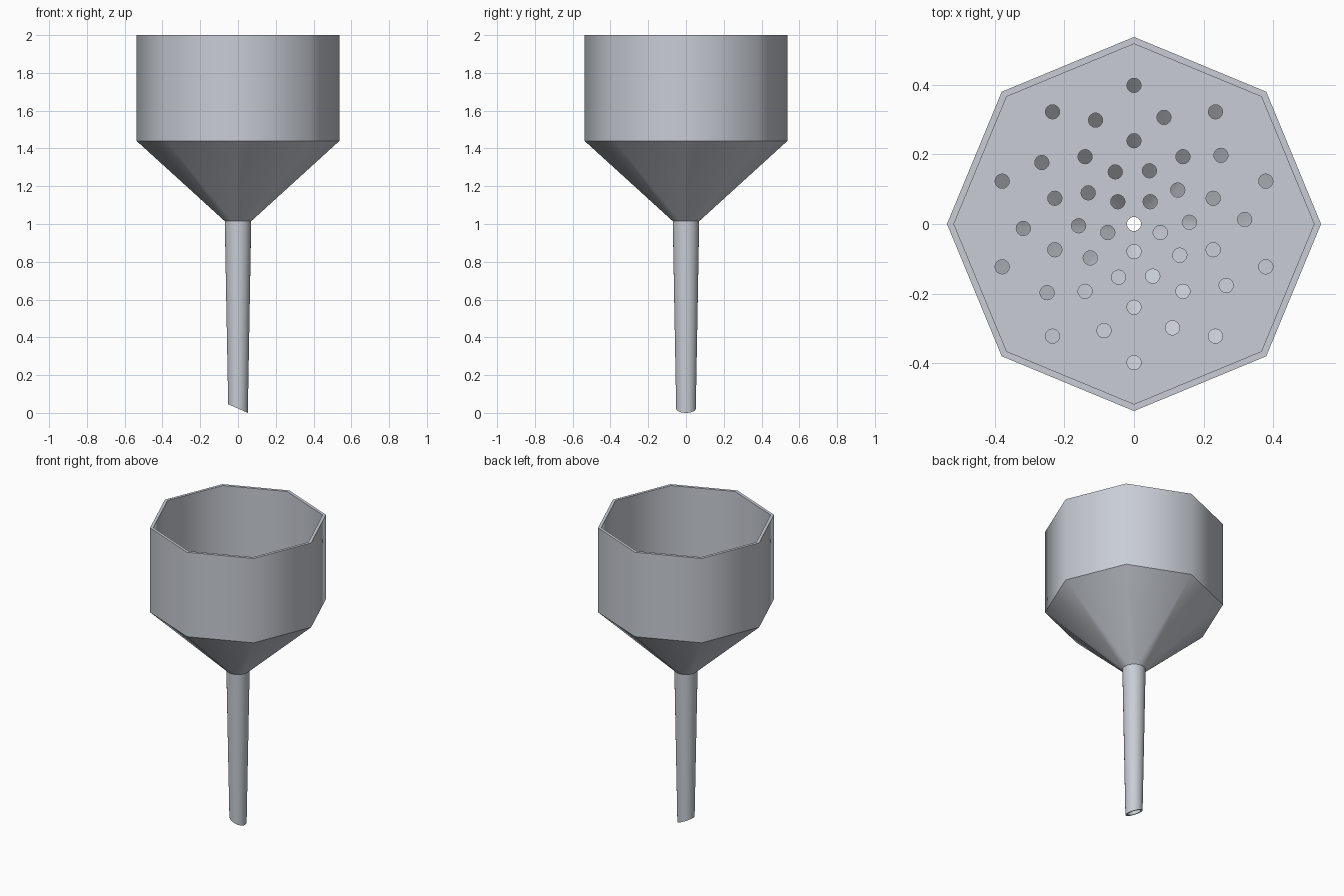
import bpy, bmesh, math

if "Cube" in bpy.data.objects:
    bpy.data.objects.remove(bpy.data.objects["Cube"])

grey = bpy.data.materials.new("light_grey")
grey.diffuse_color = (0.58, 0.61, 0.66, 1)
grey.use_nodes = True
grey.node_tree.nodes["Principled BSDF"].inputs["Base Color"].default_value = grey.diffuse_color


def circle(n, r, cx=0.0, cy=0.0):
    return [(cx + r * math.cos(2 * math.pi * i / n),
             cy + r * math.sin(2 * math.pi * i / n)) for i in range(n)]


# Funnel body: one closed shell, outer skin up to the rim, inner skin back down
# (sides, radius, height, slanted cut at the tip)
PROFILE = [(32, 0.052, 0.023, True), (32, 0.07, 1.015, False),
           (8, 0.537, 1.44, False), (8, 0.537, 2.0, False),
           (8, 0.517, 2.0, False), (8, 0.517, 1.45, False),
           (32, 0.056, 1.03, False), (32, 0.040, 0.023, True)]

bm = bmesh.new()
rings = []
for n, r, z, slanted in PROFILE:
    rings.append([bm.verts.new((x, y, z - (0.44 * x if slanted else 0)))
                  for x, y in circle(n, r)])


def bridge(a, b):
    if len(a) == len(b):
        for i in range(len(a)):
            j = (i + 1) % len(a)
            bm.faces.new((a[i], a[j], b[j], b[i]))
        return
    # octagon to round neck: a fan at each corner, one triangle along each side
    few, many = (a, b) if len(a) < len(b) else (b, a)
    k = len(many) // len(few)
    for i in range(len(few)):
        j = (i + 1) % len(few)
        for s in range(k):
            if s == k // 2:
                bm.faces.new((few[i], few[j], many[i * k + s]))
            corner = few[i] if s < k // 2 else few[j]
            bm.faces.new((corner, many[i * k + s], many[(i * k + s + 1) % len(many)]))


for i in range(len(rings)):
    bridge(rings[i], rings[(i + 1) % len(rings)])
bmesh.ops.recalc_face_normals(bm, faces=bm.faces)
# smooth around the sides, crisp along every ring
for f in bm.faces:
    f.smooth = True
for ring in rings:
    for i, v in enumerate(ring):
        e = bm.edges.get((v, ring[(i + 1) % len(ring)]))
        e.smooth = False
mesh = bpy.data.meshes.new("funnel_body")
bm.to_mesh(mesh)
bm.free()
mesh.materials.append(grey)
body = bpy.data.objects.new("funnel_body", mesh)
bpy.context.collection.objects.link(body)

# Perforated filter plate: filled outline with rings of round holes
curve = bpy.data.curves.new("filter_plate", 'CURVE')
curve.dimensions = '2D'
curve.fill_mode = 'BOTH'
curve.extrude = 0.01


def outline(points):
    s = curve.splines.new('POLY')
    s.points.add(len(points) - 1)
    for p, (x, y) in zip(s.points, points):
        p.co = (x, y, 0, 1)
    s.use_cyclic_u = True
    s.use_smooth = False


outline(circle(8, 0.52))
outline(circle(16, 0.0205))
# (hole count, ring radius, start angle)
for count, radius, start in [(5, 0.079, -90), (10, 0.159, 1.8), (10, 0.239, 90),
                             (10, 0.318, 2.3), (10, 0.398, 90)]:
    for i in range(count):
        a = math.radians(start + 360 * i / count)
        outline(circle(16, 0.0205, radius * math.cos(a), radius * math.sin(a)))
curve.materials.append(grey)
plate = bpy.data.objects.new("filter_plate", curve)
plate.location.z = 1.45
bpy.context.collection.objects.link(plate)
bpy.context.view_layer.objects.active = plate
plate.select_set(True)
bpy.ops.object.convert(target='MESH')
